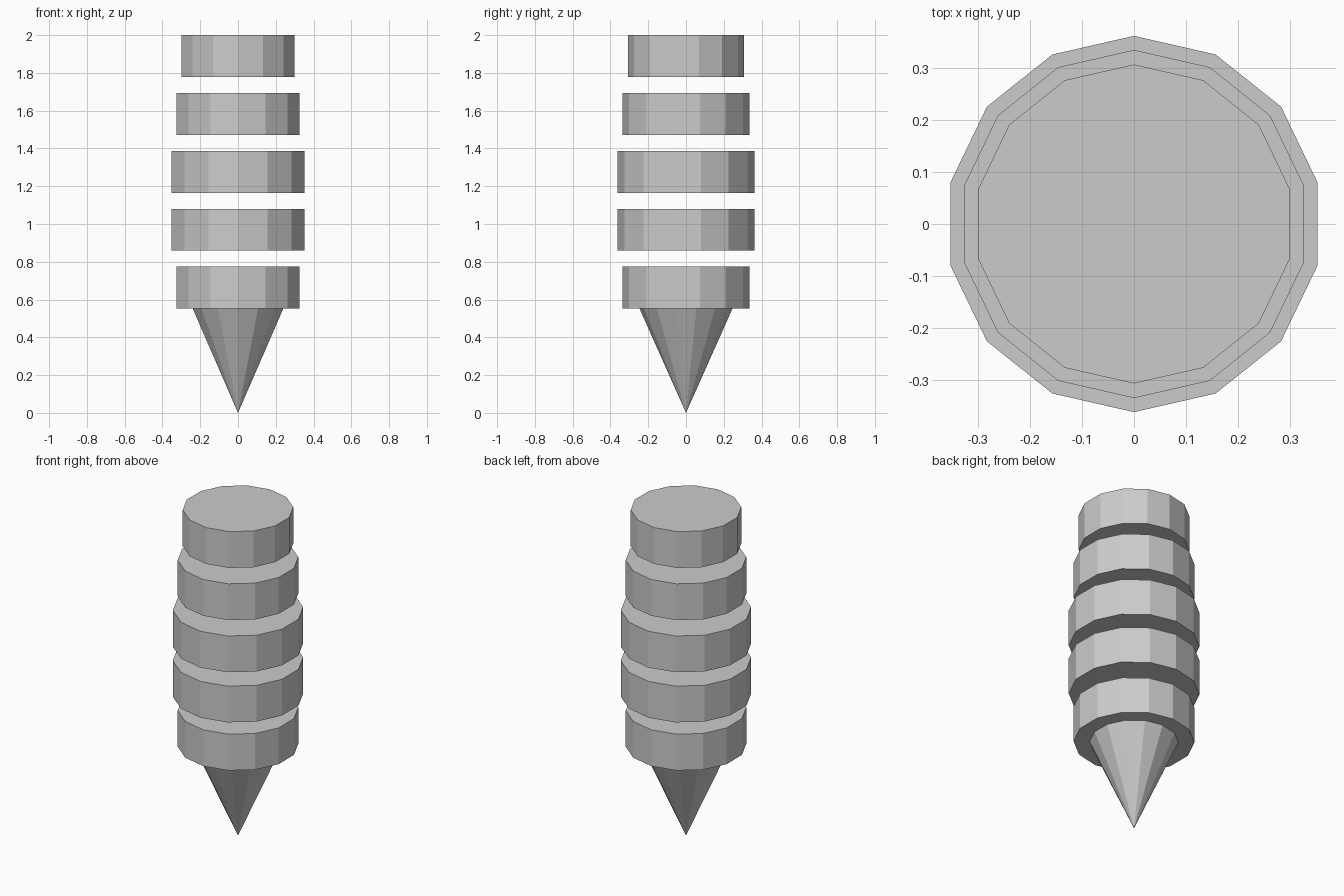
import bpy

if "Cube" in bpy.data.objects:
    bpy.data.objects.remove(bpy.data.objects["Cube"])

SIDES = 14
DISC_HEIGHT = 0.222
SPACING = 0.3065


def tapered(name, r_bottom, r_top, z_bottom, z_top):
    """Flat-faced 14-sided cylinder or cone between two heights."""
    bpy.ops.mesh.primitive_cone_add(
        vertices=SIDES, radius1=r_bottom, radius2=r_top,
        depth=z_top - z_bottom, location=(0, 0, (z_bottom + z_top) / 2))
    obj = bpy.context.object
    obj.name = name
    return obj


# Pointed tip, touching the underside of the lowest disc
tapered("pointed_tip", 0.0, 0.246, 0.0, 0.552)

# Stack of separate discs, listed from bottom to top
for i, radius in enumerate((0.335, 0.362, 0.362, 0.335, 0.307)):
    z = 0.552 + i * SPACING
    tapered(f"disc_{i + 1}", radius, radius, z, z + DISC_HEIGHT)
